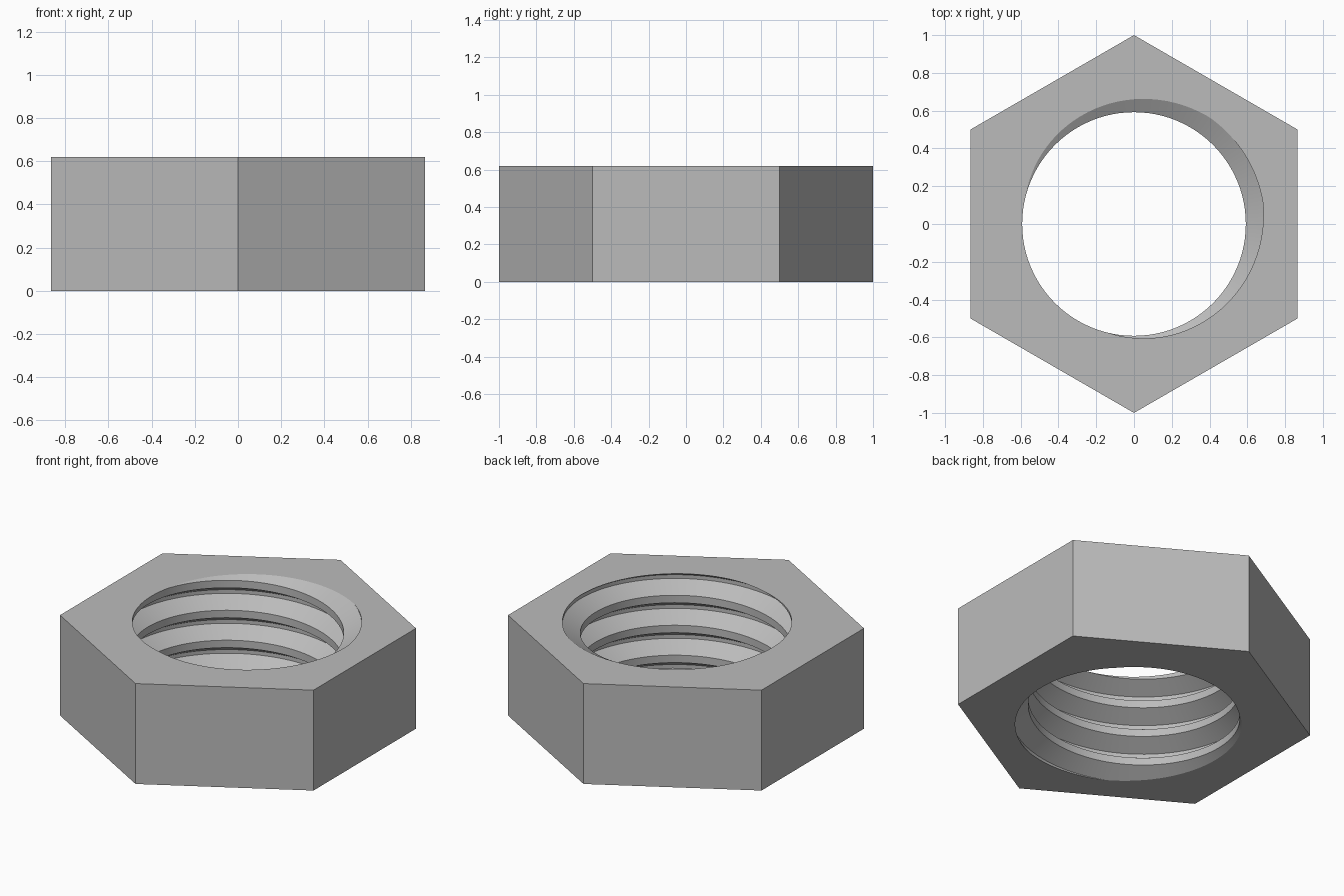
import bpy, bmesh, math

if "Cube" in bpy.data.objects:
    bpy.data.objects.remove(bpy.data.objects["Cube"])

HEIGHT = 0.62          # nut thickness
PITCH = 0.185          # thread pitch
MAJOR, MINOR = 0.692, 0.592
STEPS = 96             # segments per turn
START = math.radians(32)   # angle where the groove meets the top face

metal = bpy.data.materials.new("grey metal")
metal.diffuse_color = (0.50, 0.50, 0.50, 1)
metal.use_nodes = True
metal.node_tree.nodes["Principled BSDF"].inputs["Base Color"].default_value = metal.diffuse_color

bm = bmesh.new()

# Internal thread: a trapezoid groove profile swept up a right-hand helix
profile = [(MAJOR, -1 / 16), (MAJOR, 1 / 16), (MINOR, 3 / 8), (MINOR, 5 / 8)]
base = HEIGHT - PITCH * START / math.tau
rings = []
for i in range(-6 * STEPS, 2 * STEPS + 1):
    a = math.tau * i / STEPS
    rings.append([bm.verts.new((r * math.cos(a), r * math.sin(a),
                                base + PITCH * (i / STEPS + k)))
                  for r, k in profile])
for i in range(len(rings) - 1 - STEPS):
    lower = rings[i] + [rings[i + STEPS][0]]
    upper = rings[i + 1] + [rings[i + 1 + STEPS][0]]
    for j in range(4):
        bm.faces.new((lower[j], lower[j + 1], upper[j + 1], upper[j]))

# Trim the thread flush with the bottom and top faces
for z, n in ((0, -1), (HEIGHT, 1)):
    bmesh.ops.bisect_plane(bm, geom=bm.verts[:] + bm.edges[:] + bm.faces[:],
                           dist=1e-6, plane_co=(0, 0, z), plane_no=(0, 0, n),
                           clear_outer=True)
bmesh.ops.delete(bm, geom=[v for v in bm.verts if not v.link_faces], context='VERTS')
for f in bm.faces:
    f.smooth = True

# Hexagon outline at both levels, each filled up to the hole
hexes = []
for z, n in ((0, -1), (HEIGHT, 1)):
    rim = [e for e in bm.edges if e.is_boundary
           and all(abs(v.co.z - z) < 1e-4 for v in e.verts)]
    ring = [bm.verts.new((math.cos(math.radians(30 + 60 * k)),
                          math.sin(math.radians(30 + 60 * k)), z)) for k in range(6)]
    outline = [bm.edges.new((ring[k], ring[(k + 1) % 6])) for k in range(6)]
    bmesh.ops.triangle_fill(bm, edges=rim + outline, use_beauty=True, normal=(0, 0, n))
    hexes.append(ring)

# Six flat sides
for k in range(6):
    m = (k + 1) % 6
    bm.faces.new((hexes[0][k], hexes[0][m], hexes[1][m], hexes[1][k]))
bmesh.ops.recalc_face_normals(bm, faces=bm.faces[:])

mesh = bpy.data.meshes.new("hex_nut")
bm.to_mesh(mesh)
bm.free()
mesh.materials.append(metal)
nut = bpy.data.objects.new("hex_nut", mesh)
bpy.context.collection.objects.link(nut)
bpy.context.view_layer.objects.active = nut
nut.select_set(True)
bpy.ops.object.shade_smooth_by_angle(angle=math.radians(20))
